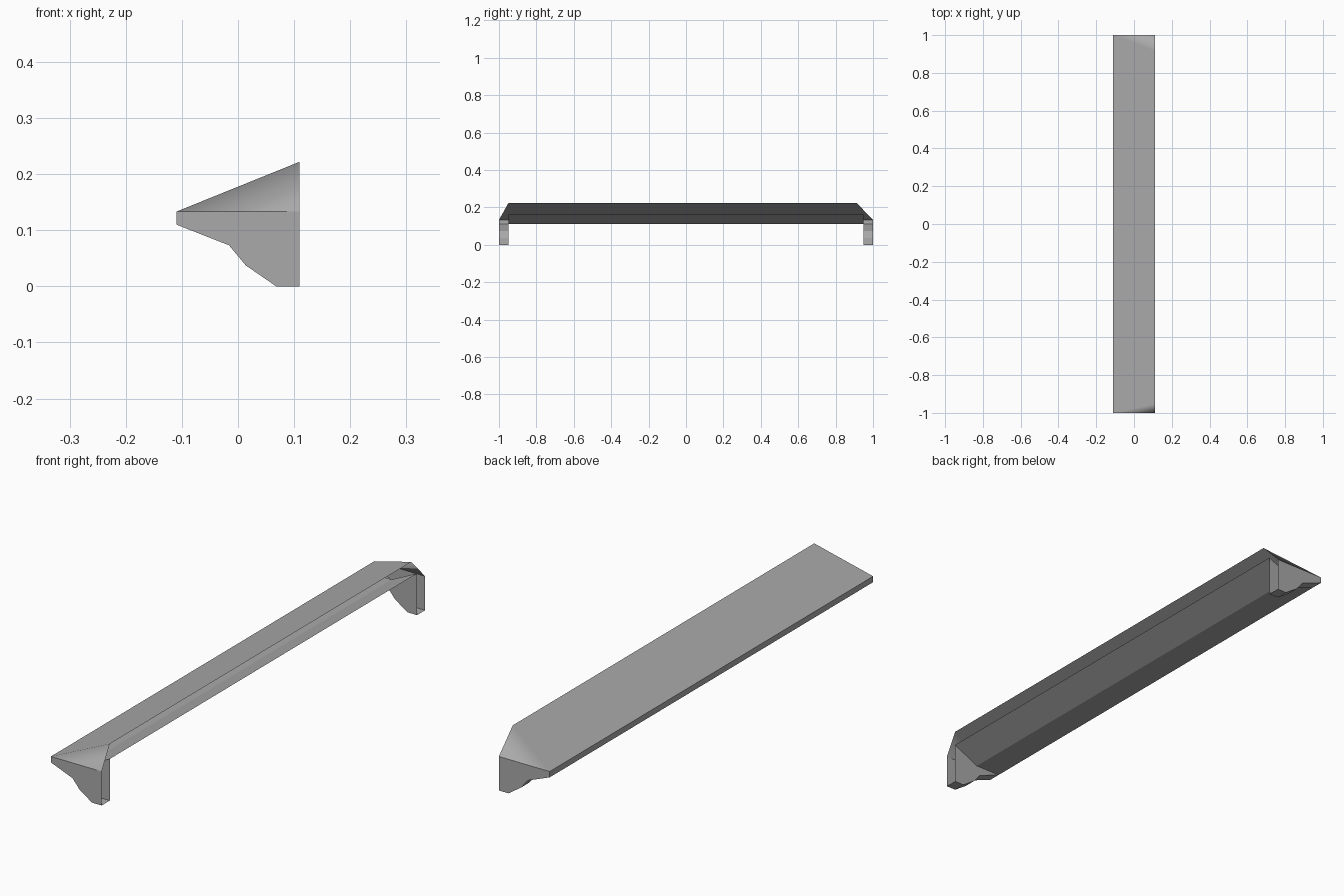
import bpy

cube = bpy.data.objects.get("Cube")
if cube:
    bpy.data.objects.remove(cube, do_unlink=True)

grey = bpy.data.materials.new("plain_grey")
grey.use_nodes = True
GREY = (0.4, 0.4, 0.4, 1)
grey.diffuse_color = GREY
grey.node_tree.nodes["Principled BSDF"].inputs["Base Color"].default_value = GREY

BACK, EAVE = 0.11, -0.11       # wall side and drip edge in x
END, INNER = 1.0, 0.95         # outer and inner bracket walls in y
LOW, TOP, RIDGE = 0.11, 0.133, 0.222


def part(name, verts, faces):
    mesh = bpy.data.meshes.new(name)
    mesh.from_pydata(verts, [], faces)
    mesh.materials.append(grey)
    obj = bpy.data.objects.new(name, mesh)
    bpy.context.collection.objects.link(obj)
    return obj


def strip(name, profile, y0, y1):
    """Sweep an open x-z profile along y."""
    n = len(profile)
    verts = [(x, y, z) for y in (y0, y1) for x, z in profile]
    return part(name, verts, [(i, i + 1, n + i + 1, n + i) for i in range(n - 1)])


# Sloping roof with a hip at each end, open on the wall side
roof = part("roof",
            [(EAVE, -END, TOP), (BACK, -END, TOP), (BACK, -INNER, RIDGE),
             (BACK, 0.914, RIDGE), (BACK, END, TOP), (EAVE, END, TOP)],
            [(0, 2, 3, 5), (0, 1, 2), (5, 3, 4)])
for poly in roof.data.polygons:
    poly.use_smooth = True
roof.modifiers.new("large_face_shading", 'WEIGHTED_NORMAL').weight = 100

# Narrow front edge below the roof
strip("front_edge", [(EAVE, TOP), (EAVE, LOW)], -END, END)

# Folded panel under the roof
soffit_profile = [(EAVE, LOW), (0, LOW), (BACK, 0.163)]
strip("soffit", soffit_profile, INNER, -INNER)

# Hollow end brackets, open on the wall side
lower = [(EAVE, LOW), (-0.016, 0.073), (0.014, 0.037), (0.068, 0), (BACK, 0)]
outer = lower + [(BACK, TOP), (EAVE, TOP)]
inner = lower + soffit_profile[:0:-1]
for side, s in (("right", -1), ("left", 1)):
    ya, yb = sorted((s * END, s * INNER))
    strip(side + "_bracket_underside", lower, ya, yb)
    for name, outline, y, flip in (("outer", outer, s * END, s > 0),
                                   ("inner", inner, s * INNER, s < 0)):
        order = list(range(len(outline)))
        part(f"{side}_bracket_{name}_wall", [(x, y, z) for x, z in outline],
             [order[::-1] if flip else order])
